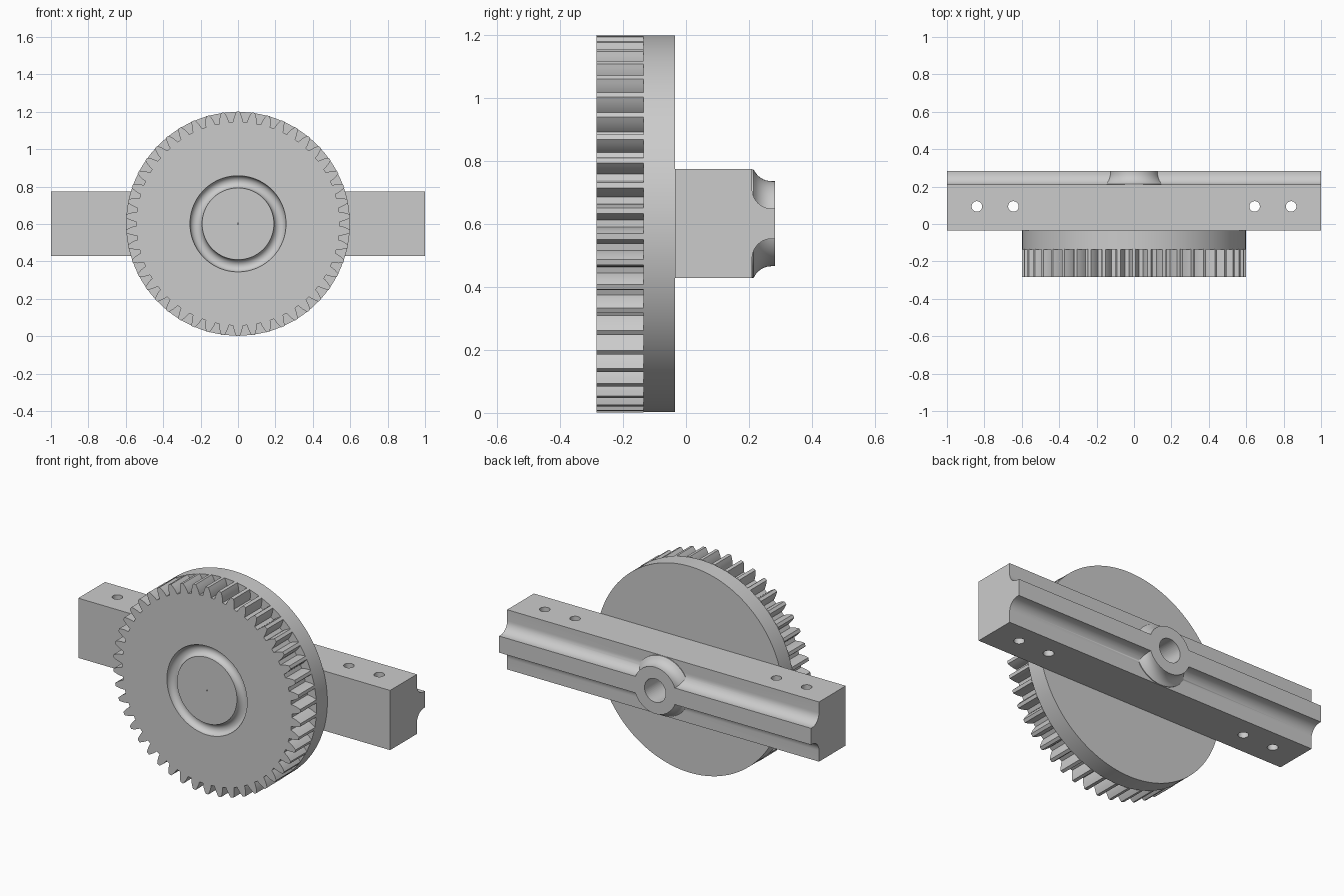
import bpy
import bmesh
from math import sin, cos, pi
from mathutils import Matrix, Vector

if "Cube" in bpy.data.objects:
    bpy.data.objects.remove(bpy.data.objects["Cube"], do_unlink=True)

CZ = 0.601          # height of the shared axis
FRONT, STEP, BACK = -0.284, -0.135, -0.035
SHOULDER, REAR = 0.21, 0.283

steel = bpy.data.materials.new("grey_steel")
steel.use_nodes = True
steel.diffuse_color = (0.6, 0.6, 0.6, 1)
steel.node_tree.nodes["Principled BSDF"].inputs["Base Color"].default_value = (0.6, 0.6, 0.6, 1)


def make(name, bm):
    bmesh.ops.recalc_face_normals(bm, faces=bm.faces[:])
    mesh = bpy.data.meshes.new(name)
    bm.to_mesh(mesh)
    bm.free()
    mesh.materials.append(steel)
    obj = bpy.data.objects.new(name, mesh)
    bpy.context.collection.objects.link(obj)
    return obj


def prism(name, points, sweep):
    """Closed outline of 3D points extruded along a vector."""
    bm = bmesh.new()
    face = bm.faces.new([bm.verts.new(p) for p in points])
    new = bmesh.ops.extrude_face_region(bm, geom=[face])["geom"]
    bmesh.ops.translate(bm, vec=sweep, verts=[v for v in new if isinstance(v, bmesh.types.BMVert)])
    return make(name, bm)


def lathe(name, profile, steps=96, closed=False):
    """Spin (radius, y) points around the shared axis."""
    bm = bmesh.new()
    verts = [bm.verts.new((r, y, CZ)) for r, y in profile]
    edges = [bm.edges.new(pair) for pair in zip(verts, verts[1:])]
    if closed:
        edges.append(bm.edges.new((verts[-1], verts[0])))
    bmesh.ops.spin(bm, geom=verts + edges, cent=(0, 0, CZ), axis=(0, 1, 0),
                   angle=2 * pi, steps=steps, use_merge=True)
    bmesh.ops.remove_doubles(bm, verts=bm.verts[:], dist=1e-5)
    return make(name, bm)


def rod(name, radius, centre, axis, length, steps=48):
    bm = bmesh.new()
    turn = Vector((0, 0, 1)).rotation_difference(Vector(axis)).to_matrix().to_4x4()
    bmesh.ops.create_cone(bm, cap_ends=True, segments=steps, radius1=radius, radius2=radius,
                          depth=length, matrix=Matrix.Translation(centre) @ turn)
    return make(name, bm)


def combine(obj, other, operation):
    mod = obj.modifiers.new(operation.lower(), "BOOLEAN")
    mod.operation, mod.object, mod.solver = operation, other, "EXACT"
    bpy.context.view_layer.objects.active = obj
    bpy.ops.object.modifier_apply(modifier=mod.name)
    bpy.data.objects.remove(other, do_unlink=True)


def smooth(obj):
    bpy.ops.object.select_all(action="DESELECT")
    obj.select_set(True)
    bpy.context.view_layer.objects.active = obj
    bpy.ops.object.shade_smooth_by_angle(angle=pi / 6)


# Toothed wheel: one tooth flank (radius, half thickness), mirrored and repeated
TEETH = 46
FLANK = [(0.544, 0.0262), (0.557, 0.0243), (0.575, 0.0196), (0.588, 0.0144), (0.6, 0.009)]
outline = []
for i in range(TEETH):
    mid = 2 * pi * i / TEETH
    for side, flank in ((-1, FLANK), (1, FLANK[::-1])):
        for r, half in flank:
            a = mid + side * half / r
            outline.append((r * sin(a), FRONT, CZ + r * cos(a)))
gear_teeth = prism("gear_teeth", outline, (0, STEP - FRONT, 0))

# Round groove and tiny centre mark on the front face
ring = [(0.2245 + 0.0325 * cos(2 * pi * k / 24), FRONT + 0.0325 * sin(2 * pi * k / 24))
        for k in range(24)]
combine(gear_teeth, lathe("groove_cutter", ring, closed=True), "DIFFERENCE")
combine(gear_teeth, rod("centre_cutter", 0.004, (0, FRONT, CZ), (0, 1, 0), 0.04, 12), "DIFFERENCE")
smooth(gear_teeth)

# Plain backing disc
backing_disc = rod("backing_disc", 0.598, (0, (STEP + BACK) / 2, CZ), (0, 1, 0), BACK - STEP, 128)
smooth(backing_disc)

# Mounting bar: box section with a filleted ridge along the rear
HALF, RIDGE, FILLET = 0.173, 0.048, 0.062
arc = [(SHOULDER + FILLET * (1 - cos(pi / 2 * k / 10)), FILLET * (1 - sin(pi / 2 * k / 10)))
       for k in range(11)]
upper = [(BACK, HALF), (SHOULDER, HALF)]
upper += [(y, RIDGE + rise) for y, rise in arc] + [(REAR, RIDGE)]
section = upper + [(y, -h) for y, h in reversed(upper)]
mounting_bar = prism("mounting_bar", [(-1, y, CZ + h) for y, h in section], (2, 0, 0))

# Flared hub on the ridge, trimmed to the height of the bar
HUB, LIMIT = 0.135, 0.172
flare = [(HUB + rise, y) for y, rise in arc if HUB + rise < LIMIT]
hub_profile = [(0, 0.1), (LIMIT, 0.1), (LIMIT, 0.2145)] + flare + [(HUB, REAR), (0, REAR)]
combine(mounting_bar, lathe("hub", hub_profile), "UNION")

# Shaft bore and four vertical pin holes
depth = REAR - BACK
combine(mounting_bar, rod("bore_cutter", 0.068, (0, REAR, CZ), (0, 1, 0), 2 * depth - 0.02), "DIFFERENCE")
for x in (-0.84, -0.645, 0.645, 0.84):
    combine(mounting_bar, rod("pin_cutter", 0.028, (x, 0.094, CZ), (0, 0, 1), 1, 32), "DIFFERENCE")
smooth(mounting_bar)
